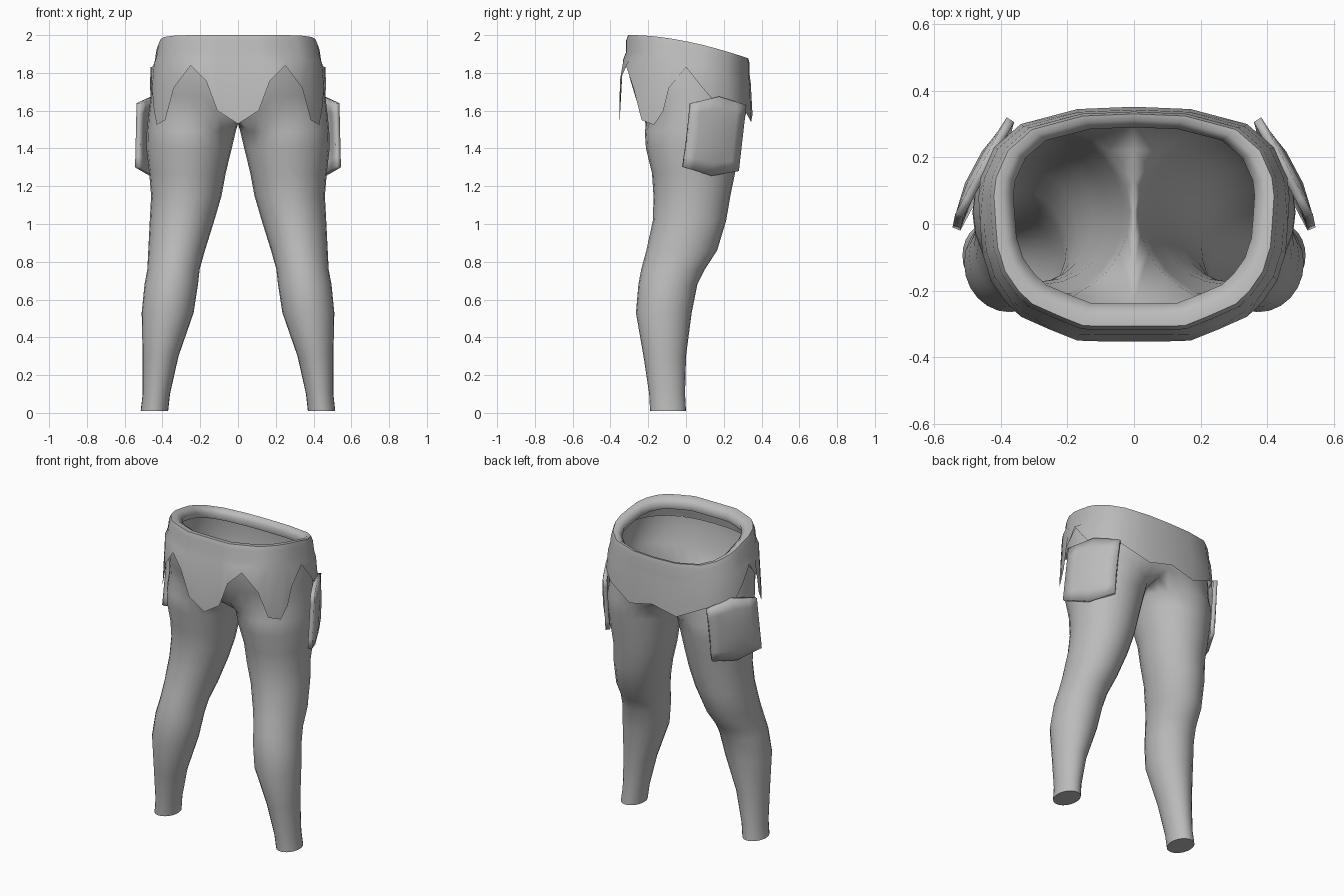
import bpy, bmesh, math

if "Cube" in bpy.data.objects:
    bpy.data.objects.remove(bpy.data.objects["Cube"])

cloth = bpy.data.materials.new("grey cloth")
cloth.use_nodes = True
grey = (0.5, 0.5, 0.5, 1)
cloth.diffuse_color = grey
cloth.node_tree.nodes["Principled BSDF"].inputs["Base Color"].default_value = grey


def strip(bm, lower, upper, closed):
    """Bridge two rows of vertices with quads."""
    count = len(lower)
    for i in range(count if closed else count - 1):
        k = (i + 1) % count
        bm.faces.new((lower[i], lower[k], upper[k], upper[i]))


def finish(bm, name, solid=0, angle=50):
    """Turn a half mesh into a mirrored, smooth shaded object."""
    bmesh.ops.recalc_face_normals(bm, faces=bm.faces)
    mesh = bpy.data.meshes.new(name)
    bm.to_mesh(mesh)
    bm.free()
    mesh.materials.append(cloth)
    obj = bpy.data.objects.new(name, mesh)
    bpy.context.collection.objects.link(obj)
    if solid:
        mod = obj.modifiers.new("thickness", "SOLIDIFY")
        mod.thickness = solid
        mod.offset = -1
    mod = obj.modifiers.new("mirror", "MIRROR")
    mod.merge_threshold = 0.002
    bpy.ops.object.select_all(action="DESELECT")
    obj.select_set(True)
    bpy.context.view_layer.objects.active = obj
    bpy.ops.object.shade_smooth_by_angle(angle=math.radians(angle))
    return obj


# Trousers: leg rings as (height, inner x, outer x, front y, back y)
LEG = [
    (0.01, .37, .515, -.19, 0), (.1, .36, .505, -.195, -.005),
    (.3, .315, .505, -.225, 0), (.53, .235, .51, -.265, .03),
    (.68, .212, .495, -.252, .06), (.76, .203, .48, -.237, .1),
    (.86, .175, .475, -.21, .165), (1.02, .125, .467, -.175, .213),
    (1.15, .087, .46, -.172, .235), (1.27, .065, .47, -.18, .26),
    (1.4, .033, .485, -.212, .28), (1.49, .012, .483, -.218, .295),
]
# Hip rings as (height, outer x, front y, back y)
HIP = [(1.57, .475, -.235, .315), (1.68, .462, -.27, .33),
       (1.78, .45, -.3, .333), (1.86, .43, -.305, .325)]
SIDES, OUTER = 24, 19


def leg_ring(bm, z, xin, xout, front, back):
    ring = []
    for j in range(SIDES):
        a = math.radians(-135 + 360 * j / SIDES)
        x = (xin + xout) / 2 + (xout - xin) / 2 * math.cos(a)
        y = (front + back) / 2 + (back - front) / 2 * math.sin(a)
        ring.append(bm.verts.new((x, y, z)))
    return ring


def hip_ring(bm, z, xout, front, back):
    ring = []
    for j in range(OUTER):
        a = math.pi * (j / (OUTER - 1) - 0.5)
        c, s = math.cos(a), math.sin(a)
        x = xout * max(c, 0) ** 0.85 if 0 < j < OUTER - 1 else 0
        y = (front + back) / 2 + (back - front) / 2 * math.copysign(abs(s) ** 0.85, s)
        ring.append(bm.verts.new((x, y, z)))
    return ring


bm = bmesh.new()
legs = [leg_ring(bm, *row) for row in LEG]
hips = [hip_ring(bm, *row) for row in HIP]
bm.faces.new(legs[0])
# Crotch seam closes the lowest hip arc into a full leg ring
front, back = hips[0][0].co.y, hips[0][-1].co.y
seam = []
for j in range(1, SIDES - OUTER + 1):
    t = j / (SIDES - OUTER + 1)
    seam.append(bm.verts.new((0, back + (front - back) * t, 1.57 - .04 * math.sin(math.pi * t))))
for low, high in zip(legs, legs[1:] + [hips[0] + seam]):
    strip(bm, low, high, True)
for low, high in zip(hips, hips[1:]):
    strip(bm, low, high, False)
finish(bm, "trousers")

# Waist wrap: pointed hem from front centre round to back centre
HEM = [
    (0, -.352, 1.53), (.11, -.352, 1.6), (.17, -.35, 1.76), (.25, -.318, 1.84),
    (.34, -.278, 1.72), (.385, -.235, 1.55), (.43, -.17, 1.525), (.445, -.12, 1.6),
    (.455, -.09, 1.72), (.462, 0, 1.83), (.467, .08, 1.73), (.46, .14, 1.66),
    (.42, .23, 1.65), (.34, .3, 1.62), (.17, .345, 1.54), (0, .352, 1.58),
]
# Rows above the hem as (x scale, y scale, y shift, drop below the rim)
ROWS = [(.975, .96, .005, .13), (.945, .93, .01, .09), (.925, .93, .01, .03),
        (.9, .905, .012, 0), (.84, .83, .02, .003), (.775, .75, .026, .03),
        (.8, .78, .026, .07)]


def rim_height(y):
    return 2 - .12 * (max(y + .32, 0) / .66) ** 1.7


bm = bmesh.new()
rows = [[bm.verts.new(p) for p in HEM]]
for sx, sy, shift, drop in ROWS:
    rows.append([bm.verts.new((x * sx, y * sy + shift, rim_height(y) - drop)) for x, y, z in HEM])
for low, high in zip(rows, rows[1:]):
    strip(bm, low, high, False)
finish(bm, "waist_wrap", angle=70)

# Side pouches: bulged slabs angled towards the back
bm = bmesh.new()
N = 6
rows = []
for i in range(N + 1):
    v = i / N
    row = []
    for j in range(N + 1):
        u = j / N
        arch = 1 - abs(2 * u - 1)
        low, high = 1.3 - .02 * u + .035 * -arch, 1.64 - .01 * u + .04 * arch
        bulge = .022 * min(1, 3 * min(u, 1 - u)) * min(1, 4 * min(v, 1 - v))
        x = .545 - .155 * u - .008 * v
        y = -.01 + .04 * v + .29 * u
        row.append(bm.verts.new((x + bulge * .9, y + bulge * .4, low + (high - low) * v)))
    rows.append(row)
for low, high in zip(rows, rows[1:]):
    strip(bm, low, high, False)
finish(bm, "side_pouches", solid=.026, angle=40)
